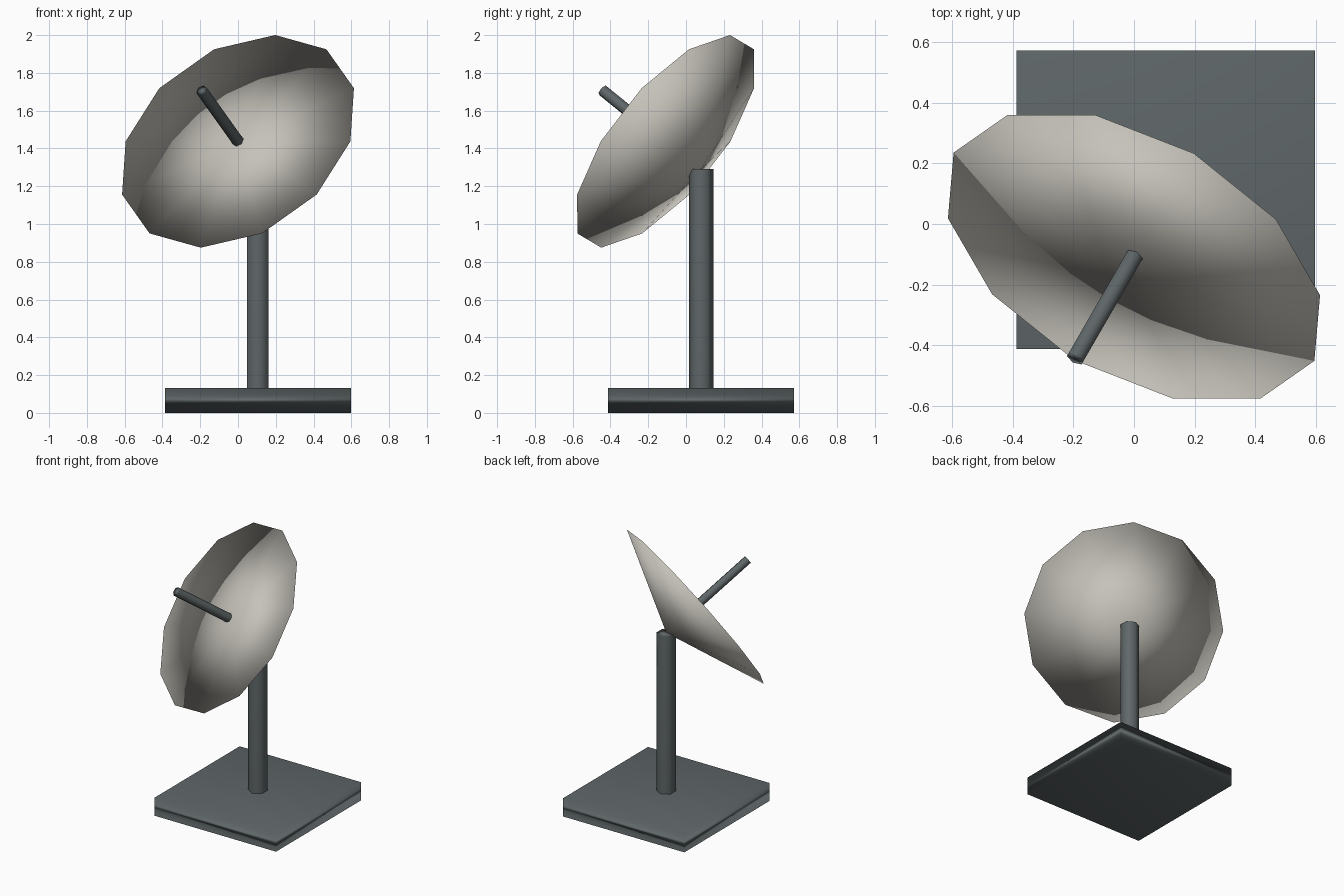
import bpy, bmesh, math
from mathutils import Matrix, Vector

if "Cube" in bpy.data.objects:
    bpy.data.objects.remove(bpy.data.objects["Cube"])


def material(name, rgb):
    m = bpy.data.materials.new(name)
    m.diffuse_color = (*rgb, 1)
    m.use_nodes = True
    m.node_tree.nodes["Principled BSDF"].inputs["Base Color"].default_value = m.diffuse_color
    return m


light_grey = material("warm_light_grey", (0.56, 0.54, 0.49))
dark_grey = material("dark_slate_grey", (0.115, 0.135, 0.14))


def finish(name, bm, mat, matrix):
    """Turn a bmesh into a smooth object with area-weighted normals."""
    bmesh.ops.recalc_face_normals(bm, faces=bm.faces)
    bm.transform(matrix)
    mesh = bpy.data.meshes.new(name)
    bm.to_mesh(mesh)
    bm.free()
    mesh.materials.append(mat)
    for p in mesh.polygons:
        p.use_smooth = True
    ob = bpy.data.objects.new(name, mesh)
    bpy.context.collection.objects.link(ob)
    ob.modifiers.new("area_normals", 'WEIGHTED_NORMAL').mode = 'FACE_AREA'
    return ob


def lathe(name, profile, sides, mat, matrix):
    """Revolve (radius, height) points around local z, first corner on +y."""
    bm = bmesh.new()
    rings = []
    for r, h in profile:
        if r == 0:
            rings.append([bm.verts.new((0, 0, h))] * sides)
        else:
            angles = [math.tau * i / sides for i in range(sides)]
            rings.append([bm.verts.new((r * math.sin(a), r * math.cos(a), h)) for a in angles])
    for lo, hi in zip(rings, rings[1:]):
        for i in range(sides):
            j = (i + 1) % sides
            corners = dict.fromkeys((lo[i], lo[j], hi[j], hi[i]))
            bm.faces.new(list(corners))
    return finish(name, bm, mat, matrix)


def rod(name, radius, length, matrix):
    return lathe(name, [(0, 0), (radius, 0), (radius, length), (0, length)], 6, dark_grey, matrix)


# Square ground plate
PX, PY = 0.105, 0.08
bm = bmesh.new()
bmesh.ops.create_cube(bm, size=1)
finish("base_plate", bm, dark_grey,
       Matrix.Translation((PX, PY, 0.0665)) @ Matrix.Diagonal((0.985, 0.985, 0.133, 1)))

# Hexagonal mast
rod("mast", 0.065, 1.17, Matrix.Translation((PX, PY, 0.12)))

# Dish frame: local z is the aiming direction, local y points up the dish
az, el = math.radians(30), math.radians(35)
aim = Vector((-math.sin(az) * math.cos(el), -math.cos(az) * math.cos(el), math.sin(el)))
up = (Vector((0, 0, 1)) - aim * aim.z).normalized()
side = up.cross(aim)
frame = Matrix((side, up, aim)).transposed().to_4x4()
frame.translation = (0, -0.108, 1.4375)

# Twelve-sided shallow cone dish with a closed front
lathe("dish", [(0, -0.26), (0.687, 0), (0, 0)], 12, light_grey, frame)

# Feed arm rising from the dish centre
rod("feed_arm", 0.032, 0.47, frame)
